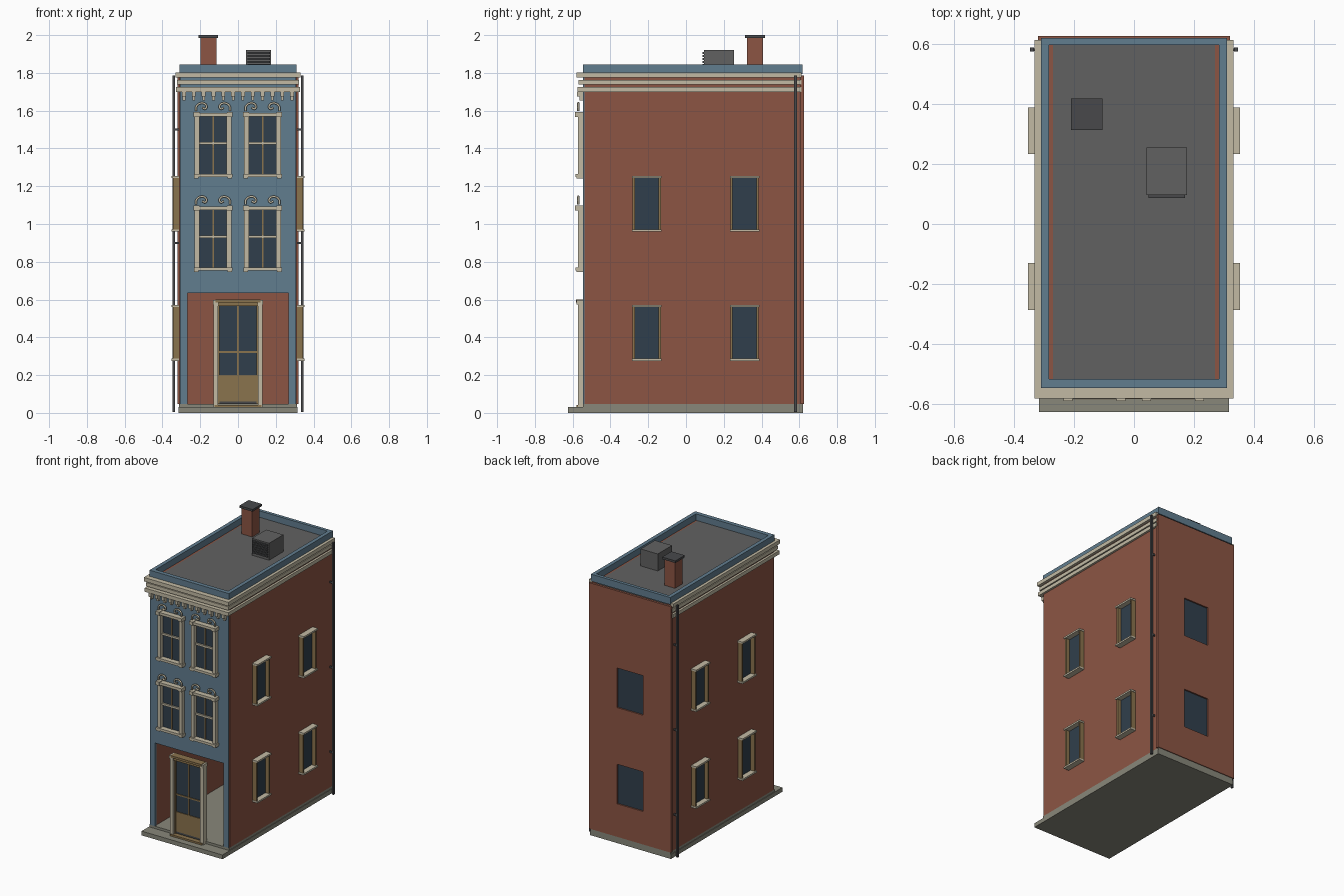
import bpy
import bmesh
from mathutils import Matrix, Vector

default = bpy.data.objects.get("Cube")
if default:
    bpy.data.objects.remove(default, do_unlink=True)


def material(name, red, green, blue):
    def linear(value):
        value /= 255
        return ((value + 0.055) / 1.055) ** 2.4
    color = (linear(red), linear(green), linear(blue), 1)
    mat = bpy.data.materials.new(name)
    mat.use_nodes = True
    mat.diffuse_color = color
    mat.node_tree.nodes["Principled BSDF"].inputs["Base Color"].default_value = color
    return mat


brick = material("brick red", 140, 85, 68)
blue = material("facade blue", 97, 125, 143)
cream = material("cream trim", 194, 186, 164)
tan = material("tan wood", 138, 115, 77)
glass = material("dark glass", 48, 63, 76)
roof_gray = material("roof gray", 97, 97, 97)
stone = material("foundation stone", 136, 135, 122)
metal = material("dark metal", 72, 73, 75)


def part(name, mat, *boxes, mirror=False):
    """One mesh made of boxes, each given as x, y and z ranges."""
    bm = bmesh.new()
    for side in ((1, -1) if mirror else (1,)):
        for ranges in boxes:
            low = Vector(min(r) for r in ranges)
            high = Vector(max(r) for r in ranges)
            middle = (low + high) / 2
            middle.x *= side
            size = high - low
            bmesh.ops.create_cube(
                bm, size=1,
                matrix=Matrix.Translation(middle) @ Matrix.Diagonal((*size, 1)))
    mesh = bpy.data.meshes.new(name)
    bm.to_mesh(mesh)
    bm.free()
    mesh.materials.append(mat)
    obj = bpy.data.objects.new(name, mesh)
    bpy.context.collection.objects.link(obj)
    return obj


def around(center, half):
    return (center - half, center + half)


# Main levels of the building
front, back = -0.545, 0.625
half_width = 0.312
wall_in = 0.27
floor_z, shop_top, roof_z = 0.047, 0.635, 1.8

# Foundation with a front step
part("foundation_step", stone, (around(0, 0.316), (-0.625, 0.62), (0, 0.03)))
part("foundation_floor", stone, (around(0, half_width), (front, 0.62), (0.03, floor_z)))

# Hollow shell, open at the shop front
part("side_walls", brick,
     ((wall_in, half_width), (-0.537, 0.61), (floor_z, roof_z)), mirror=True)
part("roof_deck", roof_gray, (around(0, 0.3), (-0.53, 0.61), (roof_z - 0.03, roof_z)))

# Back wall around two shallow window openings
rear = (0.605, back)
opening = 0.1
rear_windows = ((0.28, 0.56), (0.96, 1.24))
(low_a, high_a), (low_b, high_b) = rear_windows
part("back_wall_sides", brick, ((opening, 0.32), rear, (floor_z, 1.785)), mirror=True)
part("back_wall_middle", brick,
     *[(around(0, opening), rear, z) for z in
       ((floor_z, low_a), (high_a, low_b), (high_b, 1.785))])
part("back_wall_lining", brick, (around(0, 0.3), (0.58, 0.606), (floor_z, 1.78)))
part("back_window_glass", glass,
     *[(around(0, opening), (0.6, 0.615), z) for z in rear_windows])

# Blue facade framing the shop opening
facade = (front, -0.53)
part("facade_upper", blue, (around(0, 0.307), facade, (shop_top, roof_z)))
part("facade_posts", blue, ((wall_in - 0.002, 0.307), facade, (floor_z, shop_top)), mirror=True)

# Parapet
rim = (roof_z - 0.005, 1.845)
part("parapet_sides", blue, ((0.283, 0.31), (front, 0.618), rim), mirror=True)
part("parapet_ends", blue,
     (around(0, 0.284), (front, -0.515), rim),
     (around(0, 0.284), (0.595, 0.618), rim))

# Cornice bands wrap the front and both sides
for label, reach, y_front, z in (("upper", 0.33, -0.58, (1.775, 1.802)),
                                 ("middle", 0.322, -0.568, (1.738, 1.763)),
                                 ("lower", 0.327, -0.575, (1.7, 1.726))):
    part("cornice_" + label + "_front", cream, (around(0, reach), (y_front, front + 0.005), z))
    part("cornice_" + label + "_sides", cream,
         ((half_width - 0.005, reach), (front, 0.612), z), mirror=True)

# Stepped brackets below the cornice
brackets = []
for i in range(12):
    x = (i - 5.5) * 0.052
    brackets.append((around(x, 0.01), (-0.578, front), (1.675, 1.7)))
    brackets.append((around(x, 0.007), (-0.565, front), (1.655, 1.675)))
part("cornice_brackets", cream, *brackets)


def scroll(name, x, z, side):
    """Curled ornament above a facade window."""
    data = bpy.data.curves.new(name, "CURVE")
    data.dimensions = "3D"
    data.bevel_depth = 0.006
    data.bevel_resolution = 1
    data.resolution_u = 4
    data.use_fill_caps = True
    path = ((0.09, 0), (0.088, 0.025), (0.062, 0.042),
            (0.036, 0.03), (0.04, 0.012), (0.058, 0.018))
    spline = data.splines.new("BEZIER")
    spline.bezier_points.add(len(path) - 1)
    for point, (dx, dz) in zip(spline.bezier_points, path):
        point.co = (x + side * dx, front - 0.025, z + dz)
        point.handle_left_type = point.handle_right_type = "AUTO"
    data.materials.append(cream)
    bpy.context.collection.objects.link(bpy.data.objects.new(name, data))


def facade_window(label, x, z):
    name = label + "_window"
    bottom, top = z + 0.02, z + 0.325
    part(name + "_glass", glass, (around(x, 0.08), (front - 0.004, front + 0.005), (bottom, top)))
    part(name + "_frame", cream,
         *[(around(x + s * 0.084, 0.013), (-0.573, front), (bottom, top)) for s in (-1, 1)],
         (around(x, 0.073), (-0.56, front), around(z + 0.183, 0.007)))
    part(name + "_lintel", cream,
         (around(x, 0.102), (-0.582, front), (top, top + 0.018)),
         *[(around(x + s * 0.088, 0.015), (-0.588, front), (top - 0.003, top + 0.022))
           for s in (-1, 1)])
    part(name + "_sill", cream,
         (around(x, 0.102), (-0.585, front), (z + 0.003, bottom)),
         *[(around(x + s * 0.088, 0.012), (-0.58, front), (z - 0.005, z + 0.005))
           for s in (-1, 1)])
    part(name + "_sash_bar", tan, (around(x, 0.004), (-0.556, front), (bottom, top)))
    for s, end in ((-1, "right"), (1, "left")):
        scroll(name + "_scroll_" + end, x, top + 0.028, s)


for floor, z in (("second_floor", 0.75), ("third_floor", 1.245)):
    for side, x in (("right", -0.132), ("left", 0.13)):
        facade_window(floor + "_" + side, x, z)

# Side windows on both walls, with deep wooden jambs
for floor, bottom, top in (("lower", 0.275, 0.572), ("upper", 0.96, 1.255)):
    for place, y in (("front", -0.208), ("rear", 0.31)):
        name = floor + "_" + place + "_side_windows"
        inner = (bottom + 0.012, top - 0.012)
        wall = half_width - 0.005
        part(name + "_glass", glass, ((wall, half_width + 0.004), around(y, 0.065), inner),
             mirror=True)
        part(name + "_jambs", tan,
             *[((wall, 0.344), around(y + s * 0.069, 0.006), inner) for s in (-1, 1)],
             mirror=True)
        part(name + "_ledges", cream,
             ((wall, 0.353), around(y, 0.078), (bottom, inner[0])),
             ((wall, 0.353), around(y, 0.078), (inner[1], top)), mirror=True)

# Entrance door standing in the open shop front
door = (-0.555, -0.535)
part("door_glass", glass, (around(0, 0.105), (-0.55, -0.54), (0.2, 0.57)))
part("door_panel", tan, (around(0, 0.105), door, (0.06, 0.2)))
part("door_kick_strip", metal, (around(0, 0.105), door, (floor_z, 0.06)))
part("door_bars", tan,
     (around(0, 0.004), door, (0.2, 0.57)),
     (around(0, 0.105), door, around(0.322, 0.005)))
part("door_stiles", tan, ((0.097, 0.107), (-0.56, -0.53), (floor_z, 0.57)), mirror=True)
part("door_pilasters", cream,
     ((0.106, 0.13), (-0.573, -0.53), (0.03, 0.575)),
     ((0.104, 0.133), (-0.58, -0.53), (0.575, 0.598)), mirror=True)
part("door_lintel", tan,
     (around(0, 0.106), (-0.568, -0.53), (0.565, 0.585)),
     (around(0, 0.12), (-0.582, -0.53), (0.585, 0.6)))
part("door_threshold", tan, (around(0, 0.125), (-0.58, front), (0.03, 0.042)))

# Downspouts at the rear corners
part("downspouts", metal, ((0.333, 0.346), around(0.58, 0.007), (0.005, 1.785)), mirror=True)
part("downspout_clips", metal,
     *[((half_width, 0.335), around(0.58, 0.004), around(z, 0.006)) for z in (0.3, 0.9, 1.5)],
     mirror=True)

# Chimney
part("chimney_shaft", brick, (around(-0.157, 0.042), around(0.365, 0.042), (roof_z, 1.986)))
part("chimney_cap", metal, (around(-0.157, 0.052), around(0.365, 0.052), (1.985, 2)))

# Roof vent unit with slats
part("roof_vent", roof_gray, (around(0.109, 0.067), (0.096, 0.255), (roof_z, 1.92)))
part("roof_vent_slats", metal,
     *[(around(0.109, 0.06), (0.087, 0.098), around(1.825 + i * 0.016, 0.005))
       for i in range(6)])
